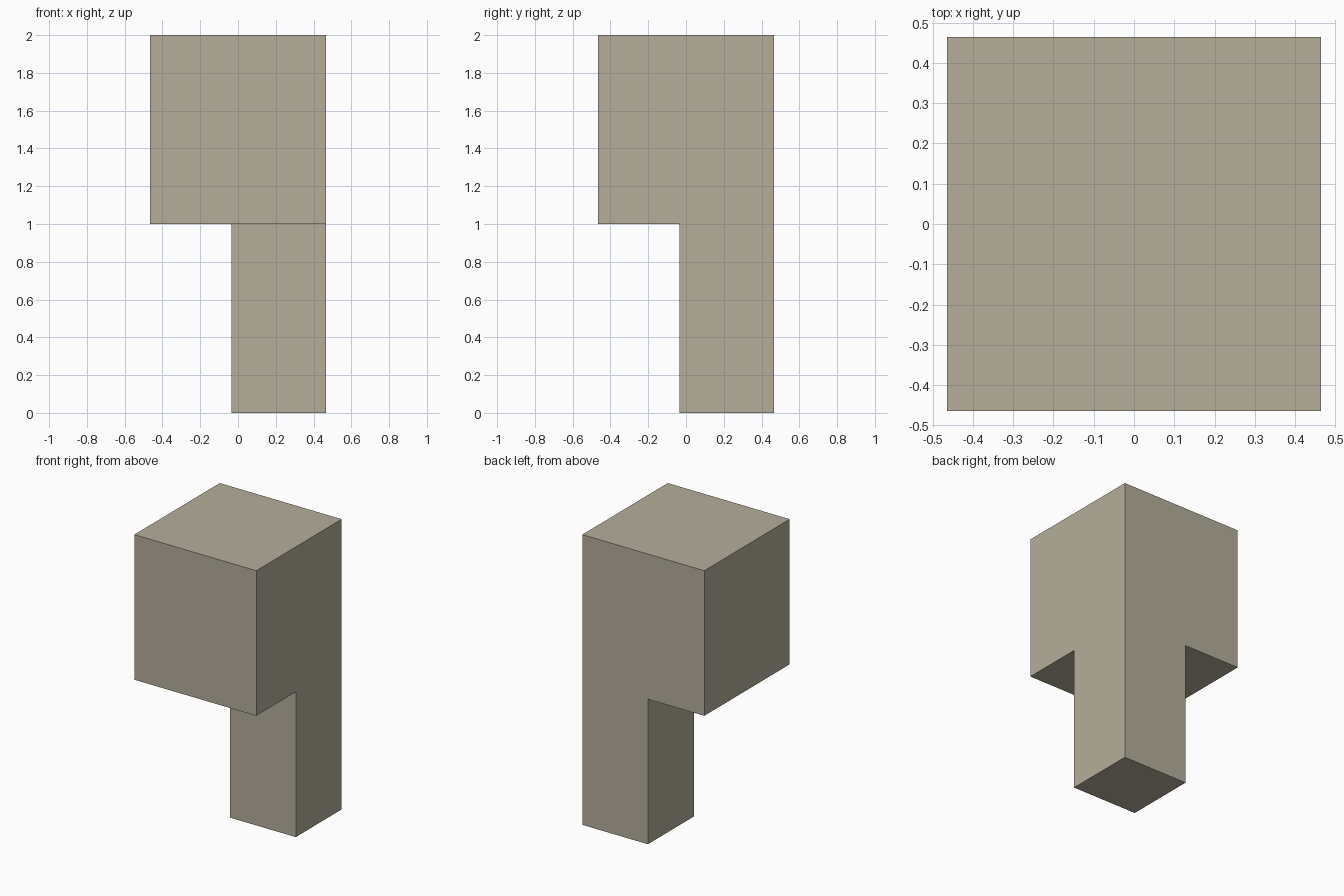
import bpy
import bmesh
from mathutils import Matrix, Vector

if "Cube" in bpy.data.objects:
    bpy.data.objects.remove(bpy.data.objects["Cube"], do_unlink=True)

HALF = 0.465      # half the width of the block
INNER = -0.035    # inner sides of the leg
BLOCK_Z = 1.0     # underside of the block
TOP_Z = 2.0

# Colour
stone = bpy.data.materials.new("warm_grey_beige")
stone.use_nodes = True
colour = (0.46, 0.42, 0.33, 1.0)
stone.diffuse_color = colour
stone.node_tree.nodes["Principled BSDF"].inputs["Base Color"].default_value = colour

# Upper block
bm = bmesh.new()
size = Vector((2 * HALF, 2 * HALF, TOP_Z - BLOCK_Z))
centre = Vector((0, 0, (TOP_Z + BLOCK_Z) / 2))
bmesh.ops.create_cube(bm, size=1, matrix=Matrix.Translation(centre) @ Matrix.Diagonal(size).to_4x4())

# Cut the block along the inner sides of the leg
for normal in (Vector((1, 0, 0)), Vector((0, 1, 0))):
    bmesh.ops.bisect_plane(bm, geom=bm.verts[:] + bm.edges[:] + bm.faces[:],
                           plane_co=normal * INNER, plane_no=normal)

# Pull the leg down from the back left corner of the underside
bm.normal_update()
corner = [f for f in bm.faces if f.normal.z < -0.9
          and min(v.co.x for v in f.verts) > INNER - 0.01
          and min(v.co.y for v in f.verts) > INNER - 0.01]
leg = bmesh.ops.extrude_face_region(bm, geom=corner)["geom"]
bmesh.ops.translate(bm, vec=(0, 0, -BLOCK_Z),
                    verts=[g for g in leg if isinstance(g, bmesh.types.BMVert)])
bmesh.ops.delete(bm, geom=[f for f in corner if f.is_valid], context="FACES_ONLY")

# Merge flush faces into clean flat sides
bmesh.ops.dissolve_limit(bm, angle_limit=0.01, verts=bm.verts[:], edges=bm.edges[:])
bmesh.ops.recalc_face_normals(bm, faces=bm.faces[:])

mesh = bpy.data.meshes.new("block_with_corner_leg")
bm.to_mesh(mesh)
bm.free()
mesh.materials.append(stone)
block = bpy.data.objects.new("block_with_corner_leg", mesh)
bpy.context.collection.objects.link(block)
